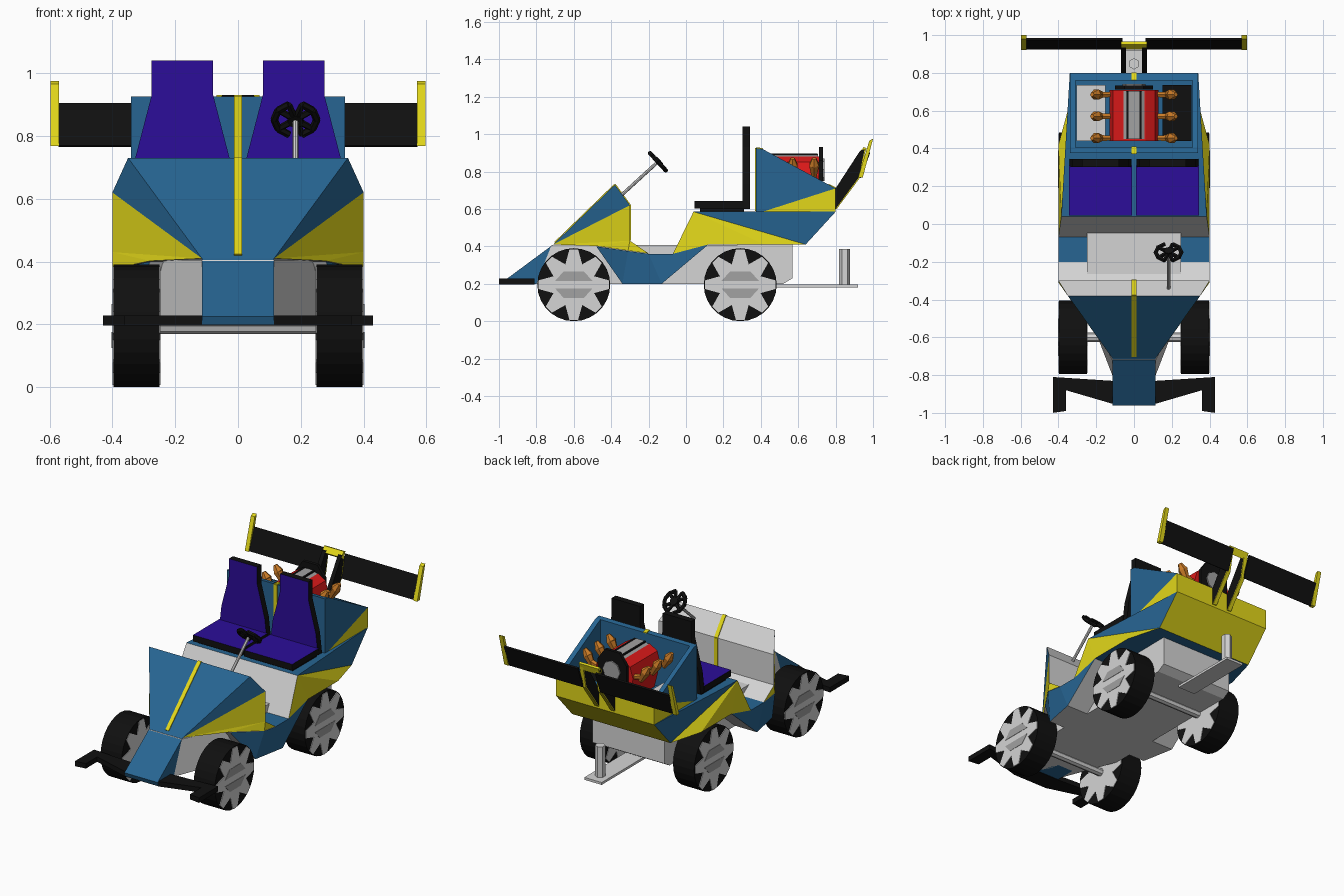
import bpy, bmesh, math
from mathutils import Vector, Matrix

if "Cube" in bpy.data.objects:
    bpy.data.objects.remove(bpy.data.objects["Cube"])

COLORS = {
    "blue": (0.02, 0.13, 0.29), "yellow": (0.76, 0.68, 0.01), "black": (0.005, 0.005, 0.005),
    "light grey": (0.66, 0.66, 0.66), "mid grey": (0.36, 0.36, 0.36), "purple": (0.025, 0.004, 0.32),
    "red": (0.72, 0.01, 0.01), "orange": (0.6, 0.2, 0.02),
}
MATS = {}
for n, c in COLORS.items():
    MATS[n] = bpy.data.materials.new(n)
    MATS[n].diffuse_color = (*c, 1)


def finish(name, bm, mats):
    bmesh.ops.recalc_face_normals(bm, faces=bm.faces)
    me = bpy.data.meshes.new(name)
    bm.to_mesh(me)
    bm.free()
    for m in mats:
        me.materials.append(MATS[m])
    ob = bpy.data.objects.new(name, me)
    bpy.context.collection.objects.link(ob)
    return ob


def shell(name, verts, faces):
    """Mirrored shell: verts are the +x half, a trailing 'm' in a face means the mirrored vertex."""
    bm = bmesh.new()
    v = {}
    for k, (x, y, z) in verts.items():
        v[k], v[k + "m"] = bm.verts.new((x, y, z)), bm.verts.new((-x, y, z))
    mats = sorted(faces)
    for i, m in enumerate(mats):
        for f in faces[m].split(","):
            keys = f.split()
            flip = [k[:-1] if k.endswith("m") else k + "m" for k in keys]
            for ks in ([keys] if set(keys) == set(flip) else [keys, flip]):
                bm.faces.new([v[k] for k in ks]).material_index = i
    return finish(name, bm, mats)


def prism(name, pts, lo, hi, mat, axis="x", rule=None, mat2=None):
    """Extrude a polygon: (y,z) along x, (x,z) along y or (x,y) along z."""
    put = {"x": lambda a, b, t: (t, a, b), "y": lambda a, b, t: (a, t, b), "z": lambda a, b, t: (a, b, t)}[axis]
    bm = bmesh.new()
    a, b = [[bm.verts.new(put(p, q, t)) for p, q in pts] for t in (lo, hi)]
    bm.faces.new(a)
    bm.faces.new(b)
    for i in range(len(pts)):
        j = (i + 1) % len(pts)
        bm.faces.new((a[i], a[j], b[j], b[i]))
    bmesh.ops.recalc_face_normals(bm, faces=bm.faces)
    if rule:
        for f in bm.faces:
            f.material_index = int(rule(f.normal))
    return finish(name, bm, [mat, mat2] if mat2 else [mat])


def box(name, x0, x1, y0, y1, z0, z1, mat, **kw):
    return prism(name, [(y0, z0), (y1, z0), (y1, z1), (y0, z1)], x0, x1, mat, **kw)


def tube(name, p0, p1, r0, r1, n, mat):
    p0, p1 = Vector(p0), Vector(p1)
    d = p1 - p0
    M = Matrix.Translation((p0 + p1) / 2) @ d.to_track_quat("Z", "Y").to_matrix().to_4x4()
    bm = bmesh.new()
    bmesh.ops.create_cone(bm, cap_ends=True, segments=n, radius1=r0, radius2=r1, depth=d.length, matrix=M)
    return finish(name, bm, [mat])


# chassis tub, nose and side skirts
shell("chassis", {
    "a": (.115, -.80, .2), "b": (.115, -.72, .405), "c": (.25, -.45, .2), "d": (.25, -.45, .405),
    "e": (.25, .52, .2), "f": (.25, .57, .23), "g": (.25, .57, .41)},
    {"light grey": "a c d b,c e f g d,a am bm b,a am cm c,c cm em e,e em fm f,f fm gm g,g gm dm d,d dm bm b"})
prism("nose", [(-.96, .225), (-.71, .41), (-.70, .2), (-.95, .2)], -.115, .115, "blue")
shell("side_skirts", {
    "F": (.28, -.48, .40), "G": (.4, -.31, .375), "E": (.4, -.2, .36), "H": (.4, -.07, .36),
    "K": (.4, .12, .41), "L": (.4, -.13, .2), "M": (.36, -.34, .2)},
    {"blue": "F G M,G E L M,E H L,H K L,E Em Hm H",
     "light grey": "L Lm Mm M,F M Mm Fm,K L Lm Km,K H Hm Km,F G Gm Fm,G E Em Gm"})

# front hood with dashboard
shell("hood", {
    "A": (.115, -.71, .41), "B": (.35, -.38, .73), "C": (.4, -.30, .62), "D": (.4, -.30, .43),
    "E": (.4, -.2, .362), "F": (.28, -.48, .402), "G": (.4, -.31, .377)},
    {"blue": "A Am Bm B,A B C", "yellow": "A C D,A D F,F D G,G D E",
     "light grey": "B Bm Cm C,C Cm Dm D,D Dm Em E,A Am Fm F,F Fm Gm G,G Gm Em E"})

# rear body under the seats and engine
shell("rear_body", {
    "a": (.4, -.07, .36), "b": (.4, .12, .41), "c": (.4, .42, .41), "d": (.34, .64, .41),
    "e": (.34, .80, .585), "f": (.385, .04, .585)},
    {"yellow": "a b f,b c f,c d f,d dm em e", "blue": "f d e,f fm em e,b bm cm c,c cm dm d",
     "light grey": "a am fm f,a am bm b"})

# open engine bay
shell("engine_bay", {
    "o0": (.34, .375, .585), "o1": (.34, .375, .925), "o2": (.34, .41, .92), "o3": (.34, .80, .71),
    "o4": (.34, .80, .585), "o5": (.34, .41, .585), "i1": (.31, .405, .92), "i2": (.31, .76, .73),
    "i3": (.31, .405, .61), "i4": (.31, .76, .61)},
    {"blue": "o0 o0m o1m o1,o1 o1m i1m i1,o1 o2 i1,o2 o3 i2 i1,o3 o3m i2m i2,o0 o1 o2 o5,o5 o2 o3,"
             "i1 i1m i3m i3,i1 i2 i4 i3,i2 i2m i4m i4,i3 i3m i4m i4,o0 o0m o5m o5,o5 o5m o4m o4",
     "yellow": "o5 o3 o4,o3 o3m o4m o4"})

# painted centre stripe
LINES = [((-.70, .42), (-.38, .73)), ((-.38, .73), (-.30, .62)), ((-.30, .62), (-.30, .43)),
         ((.375, .59), (.375, .925)), ((.375, .925), (.41, .92)), ((.76, .73), (.80, .71))]
for (y0, z0), (y1, z1) in LINES:
    k = .005 / math.hypot(y1 - y0, z1 - z0)
    ny, nz = -(z1 - z0) * k, (y1 - y0) * k
    prism("stripe", [(y0, z0), (y1, z1), (y1 + ny, z1 + nz), (y0 + ny, z0 + nz)], -.012, .012, "yellow")

# wheels with star-shaped rims
star, R = [], .19
for i in range(8):
    for da, r in ((-7, R), (7, R), (22.5, .118)):
        a = math.radians(i * 45 + da)
        star.append((r * math.cos(a), r * math.sin(a)))
for yc in (-.6, .29):
    for s in (-1, 1):
        tube("tyre", (s * .25, yc, .195), (s * .396, yc, .195), .195, .195, 28, "black")
        for x0, x1 in ((.396, .4), (.247, .25)):
            prism("rim", [(yc + a, .195 + b) for a, b in star], s * x0, s * x1, "light grey")
        for t in (-1, 1):
            pts = [(-.10, .02), (.10, .02), (.055, .07), (-.055, .07)]
            prism("rim_recess", [(yc + a, .195 + t * b) for a, b in pts], s * .4, s * .402, "mid grey")
    tube("axle", (-.26, yc, .195), (.26, yc, .195), .025, .025, 8, "light grey")

# front bumper
half = [(.12, -.95), (.36, -.88), (.36, -.99), (.43, -1.0), (.43, -.81), (.12, -.83)]
prism("front_bumper", half + [(-x, y) for x, y in reversed(half)], .197, .228, "black", axis="z")

# seats
for s in (-1, 1):
    c = s * .177
    box("seat_base", c - .15, c + .15, .075, .31, .58, .605, "black")
    box("seat_cushion", c - .167, c + .167, .045, .31, .603, .642, "black",
        rule=lambda n: n.z > .9, mat2="purple")
    prof = [(.165, .60), (.15, .73), (.098, .93), (.098, 1.04)]
    prism("seat_back", [(c + x, z) for x, z in prof] + [(c - x, z) for x, z in reversed(prof)],
          .303, .343, "black", axis="y", rule=lambda n: n.y < -.9, mat2="purple")

# steering column and wheel
hub, foot = Vector((.183, -.15, .852)), Vector((.183, -.36, .66))
axis = (hub - foot).normalized()
tube("steering_column", foot, hub, .009, .009, 8, "light grey")
up = Vector((1, 0, 0)).cross(axis)
ring = [hub + .068 * (Vector((1, 0, 0)) * math.cos(i * math.pi / 5) + up * math.sin(i * math.pi / 5)) for i in range(10)]
for i in range(10):
    if i not in (2, 7):
        tube("steering_wheel_rim", ring[i], ring[(i + 1) % 10], .012, .012, 6, "black")
for i in (0, 1, 2, 3, 4, 5, 6, 8, 9):
    if i not in (0, 5):
        tube("steering_spoke", hub, ring[i], .012, .01, 5, "black")
tube("steering_hub", hub - axis * .012, hub + axis * .015, .025, .025, 8, "black")

# engine: red block, grey cover, side panels and exhausts
prism("engine_block", [(-.09, .62), (.09, .62), (.13, .78), (.11, .85), (.06, .88), (-.06, .88), (-.11, .85), (-.13, .78)],
      .44, .71, "red", axis="y")
prism("engine_cover", [(-.065, .84), (.065, .84), (.065, .875), (.03, .895), (-.03, .895), (-.065, .875)],
      .45, .705, "mid grey", axis="y")
for s in (-1, 1):
    box("cover_groove", s * .028, s * .04, .452, .703, .87, .897, "black")
    x = sorted((s * .15, s * .305))
    box("engine_side_panel", x[0], x[1], .44, .735, .61, .66, "light grey" if s < 0 else "black")
    for y in (.455, .57, .685):
        tube("exhaust", (s * .11, y, .78), (s * .18, y, .80), .015, .018, 6, "orange")
        tube("exhaust_tip", (s * .165, y, .77), (s * .20, y, .835), .014, .03, 6, "orange")
        tube("exhaust_end", (s * .20, y, .835), (s * .222, y, .87), .03, .012, 6, "orange")
prism("fan_plate", [(-.10, .75), (.10, .75), (.10, .86), (.05, .93), (-.05, .93), (-.10, .86)],
      .712, .732, "black", axis="y")
tube("fan_disc", (0, .73, .81), (0, .74, .81), .06, .06, 8, "mid grey")

# rear wing on two brackets
blade = [(.925, .77), (.935, .765), (.985, .90), (.975, .905)]
for s in (-1, 1):
    x = sorted((s * .06, s * .572))
    prism("wing_blade", blade, x[0], x[1], "black")
    x = sorted((s * .57, s * .597))
    prism("wing_end_plate", [(.92, .768), (.945, .768), (1.0, .975), (.98, .965)], x[0], x[1], "yellow")
    x = sorted((s * .042, s * .068))
    prism("wing_bracket", [(.80, .60), (.80, .71), (.93, .91), (.955, .92), (.925, .77)], x[0], x[1], "black")
    prism("bracket_trim", [(.80, .60), (.925, .77), (.955, .92), (.961, .92), (.931, .768), (.806, .60)],
          x[0], x[1], "yellow")
prism("wing_bridge", [(.925, .90), (.95, .93), (.965, .925), (.95, .88)], -.068, .068, "yellow")

# rear step with upright post
box("rear_step", -.06, .06, .48, .92, .18, .195, "light grey")
tube("rear_post", (0, .848, .19), (0, .848, .387), .03, .03, 6, "light grey")

for m in bpy.data.materials:
    if m.users and not m.is_grease_pencil:
        m.use_nodes = True
        m.node_tree.nodes["Principled BSDF"].inputs["Base Color"].default_value = m.diffuse_color
